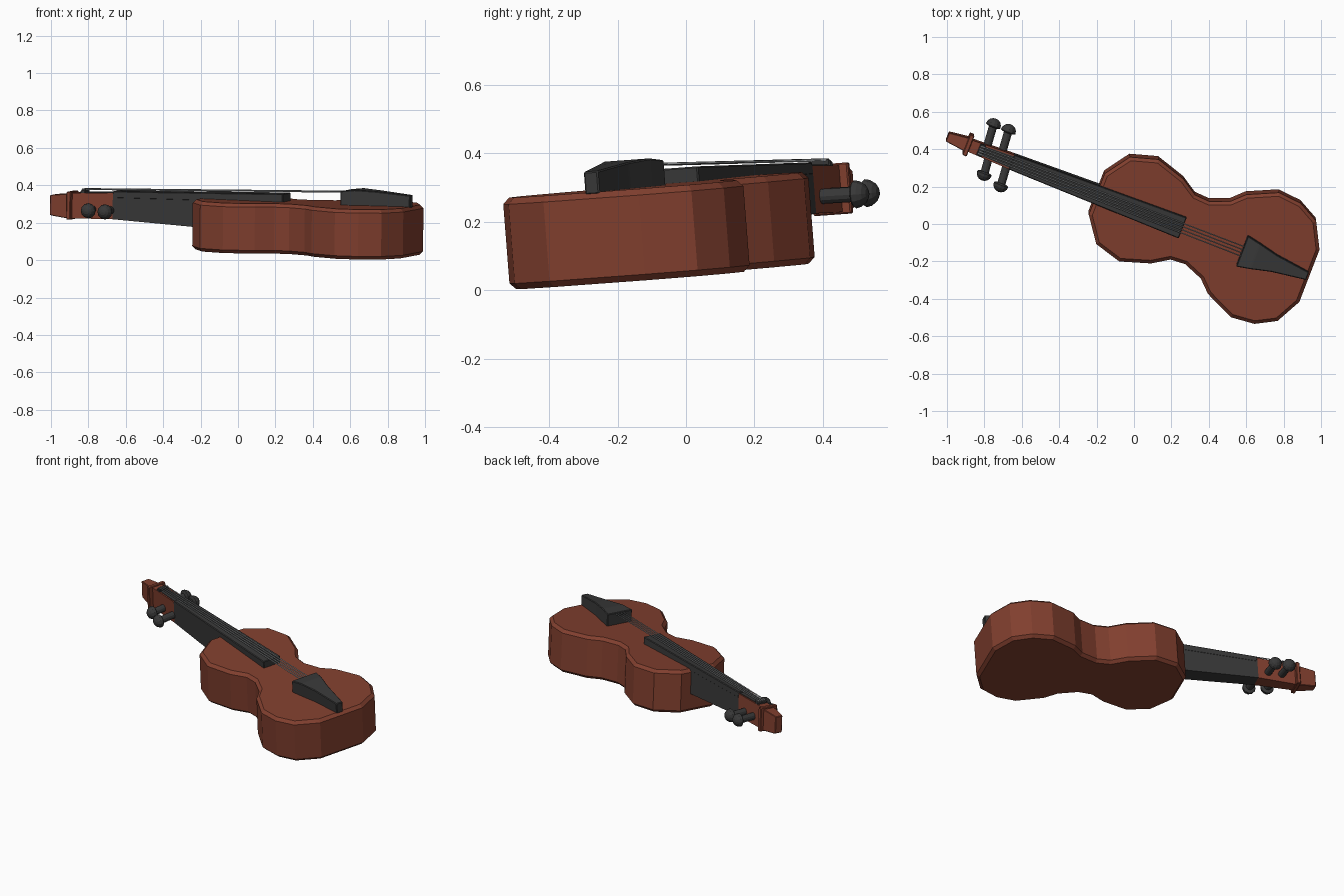
import bpy, bmesh
from math import pi
from mathutils import Matrix, Vector

if "Cube" in bpy.data.objects:
    bpy.data.objects.remove(bpy.data.objects["Cube"])

# Violin space: x along the axis (head -> tail), y across, z out of the front plate
N = Vector((0.012, -0.078, 1)).normalized()
U = Vector((0.934, -0.358, -0.039)).normalized()
U = (U - N * U.dot(N)).normalized()
V = N.cross(U)
POSE = Matrix((U, V, N)).transposed().to_4x4()
POSE.translation = (0.028, 0.09, 0.056)


def material(name, rgb):
    m = bpy.data.materials.new(name)
    m.diffuse_color = (*rgb, 1)
    m.use_nodes = True
    m.node_tree.nodes["Principled BSDF"].inputs["Base Color"].default_value = m.diffuse_color
    return m


WOOD = material("red_wood", (0.22, 0.05, 0.028))
DARK = material("dark_wood", (0.04, 0.04, 0.04))
STEEL = material("string_grey", (0.45, 0.47, 0.48))


def finish(name, bm, mat, smooth=False):
    bmesh.ops.recalc_face_normals(bm, faces=bm.faces[:])
    bm.transform(POSE)
    me = bpy.data.meshes.new(name)
    for f in bm.faces:
        f.smooth = smooth
    bm.to_mesh(me)
    bm.free()
    me.materials.append(mat)
    ob = bpy.data.objects.new(name, me)
    bpy.context.collection.objects.link(ob)
    return ob


def loft(name, sections, mat, bevel=0.0):
    """Box-like loft; sections are (x, half width, bottom z, top z)."""
    bm = bmesh.new()
    rings = [[bm.verts.new(p) for p in ((x, -h, a), (x, h, a), (x, h, b), (x, -h, b))]
             for x, h, a, b in sections]
    for r, s in zip(rings, rings[1:]):
        for i in range(4):
            j = (i + 1) % 4
            bm.faces.new((r[i], r[j], s[j], s[i]))
    bm.faces.new(rings[0])
    bm.faces.new(rings[-1])
    if bevel:
        bmesh.ops.bevel(bm, geom=bm.edges[:], offset=bevel, segments=1, affect='EDGES')
    return finish(name, bm, mat)


def rod(bm, a, b, radius, sides):
    a, b = Vector(a), Vector(b)
    d = b - a
    m = Matrix.Translation((a + b) / 2) @ d.to_track_quat('Z', 'Y').to_matrix().to_4x4()
    bmesh.ops.create_cone(bm, cap_ends=True, segments=sides, radius1=radius,
                          radius2=radius, depth=d.length, matrix=m)


# Sound box: mirrored half outline, extruded, chamfered on both rims
half = [(-0.247, 0.118), (-0.153, 0.25), (-0.005, 0.293), (0.157, 0.242), (0.247, 0.185),
        (0.33, 0.18), (0.435, 0.222), (0.50, 0.285), (0.66, 0.358), (0.79, 0.346),
        (0.90, 0.287), (0.972, 0.15)]
outline = half + [(x, -y) for x, y in reversed(half)]
bm = bmesh.new()
base = bm.faces.new([bm.verts.new((x, y, 0)) for x, y in outline])
ext = bmesh.ops.extrude_face_region(bm, geom=[base], use_keep_orig=True)
bmesh.ops.translate(bm, vec=(0, 0, 0.268),
                    verts=[v for v in ext["geom"] if isinstance(v, bmesh.types.BMVert)])
bmesh.ops.recalc_face_normals(bm, faces=bm.faces[:])
rims = [e for e in bm.edges if abs(e.verts[0].co.z - e.verts[1].co.z) < 1e-5]
bmesh.ops.bevel(bm, geom=rims, offset=0.018, segments=1, affect='EDGES')
finish("body", bm, WOOD)

# Neck, fingerboard and tailpiece
loft("neck", [(-0.735, 0.041, 0.137, 0.275), (-0.235, 0.05, 0.113, 0.285)], DARK)
loft("fingerboard", [(-0.735, 0.042, 0.25, 0.287), (0.245, 0.06, 0.262, 0.312)], DARK, 0.004)
loft("tailpiece", [(0.585, 0.088, 0.262, 0.342), (0.66, 0.073, 0.262, 0.351),
                   (0.77, 0.047, 0.262, 0.345), (0.96, 0.022, 0.262, 0.329)], DARK, 0.004)

# Head: peg box, dark slot strip, nut, collar and tapered tip
loft("peg_box", [(-0.975, 0.033, 0.132, 0.268), (-0.733, 0.041, 0.137, 0.277)], WOOD)
loft("peg_box_slot", [(-0.90, 0.026, 0.25, 0.274), (-0.733, 0.034, 0.25, 0.281)], DARK)
loft("nut", [(-0.925, 0.033, 0.255, 0.282), (-0.895, 0.034, 0.255, 0.293)], DARK, 0.004)
loft("collar", [(-0.995, 0.058, 0.126, 0.275), (-0.97, 0.06, 0.126, 0.276)], WOOD, 0.004)
loft("head_tip", [(-1.102, 0.024, 0.145, 0.25), (-1.085, 0.027, 0.141, 0.254),
                  (-0.99, 0.038, 0.13, 0.264)], WOOD, 0.003)

# Tuning pegs: shaft plus dome-shaped button
for i, (x, y) in enumerate([(-0.893, 0.14), (-0.845, -0.115), (-0.807, 0.14), (-0.74, -0.14)]):
    s = 1 if y > 0 else -1
    bm = bmesh.new()
    rod(bm, (x + s * 0.012, 0, 0.185), (x, y, 0.183), 0.022, 12)
    ball = bmesh.ops.create_uvsphere(bm, u_segments=12, v_segments=8, radius=0.041)["verts"]
    bmesh.ops.rotate(bm, verts=ball, cent=(0, 0, 0), matrix=Matrix.Rotation(-s * pi / 2, 3, 'X'))
    for v in ball:
        if v.co.y * s < 0:
            v.co.y *= 0.25
    bmesh.ops.translate(bm, verts=ball, vec=(x, y, 0.183))
    finish(f"tuning_peg_{i + 1}", bm, DARK)

# Strings
for i in range(4):
    k = i - 1.5
    bm = bmesh.new()
    rod(bm, (-0.92, k * 0.014, 0.289), (0.60, k * 0.018, 0.334), 0.0035, 6)
    finish(f"string_{i + 1}", bm, STEEL, True)
